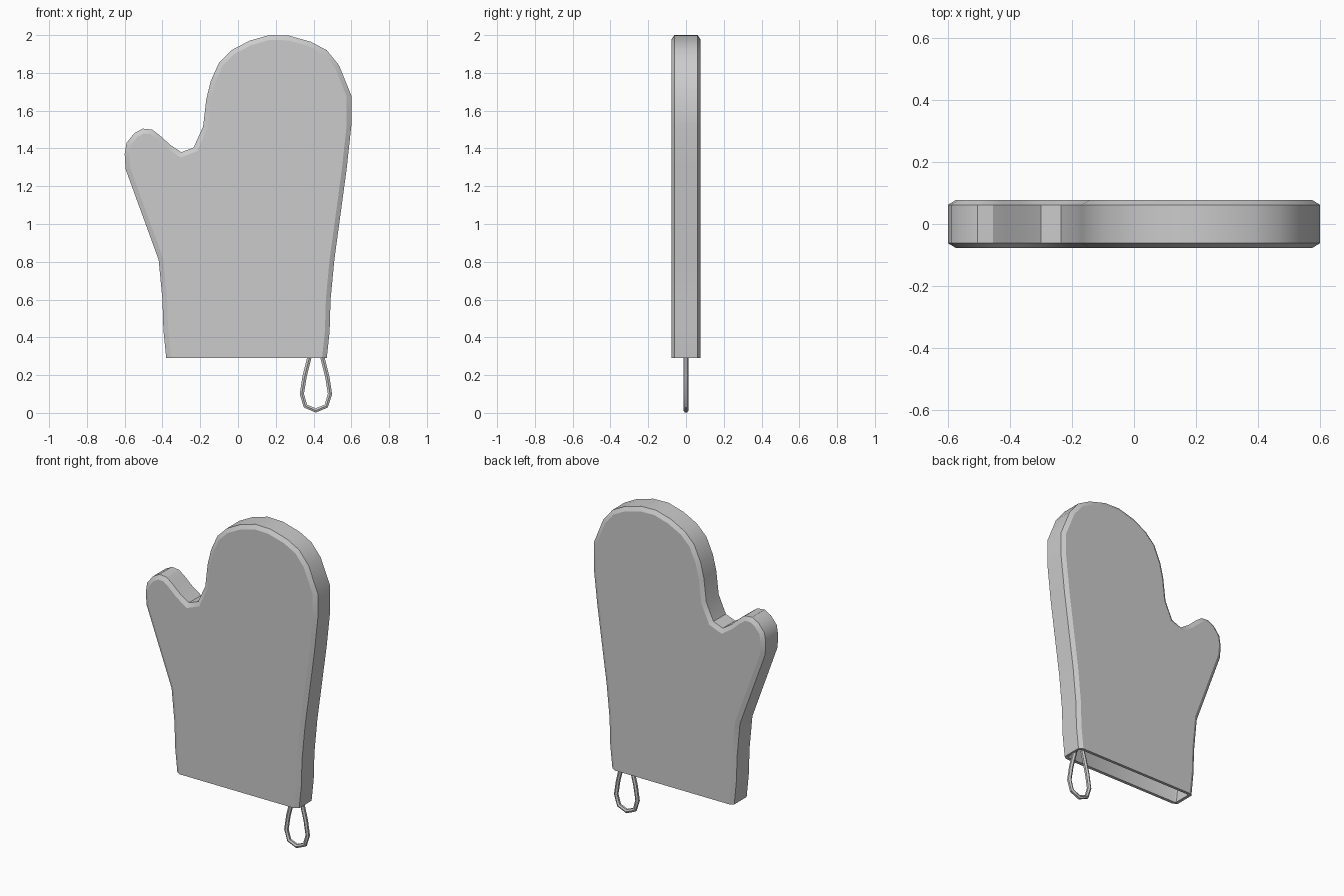
import bpy
import bmesh
import math
from mathutils import Vector

cube = bpy.data.objects.get("Cube")
if cube:
    bpy.data.objects.remove(cube, do_unlink=True)

GREY = (0.6, 0.6, 0.6, 1)
fabric = bpy.data.materials.new("grey fabric")
fabric.use_nodes = True
fabric.diffuse_color = GREY
fabric.node_tree.nodes["Principled BSDF"].inputs["Base Color"].default_value = GREY

HALF_DEPTH = 0.0775
SIDE_DEPTH = 0.062
BEVEL = 0.025

# Mitt silhouette (x, z), from the cuff's right corner over thumb and fingers
OUTLINE = [Vector(p) for p in (
    (-.38, .29), (-.395, .44), (-.40, .60), (-.42, .81),
    (-.595, 1.29), (-.60, 1.37), (-.59, 1.43), (-.55, 1.48), (-.505, 1.505),
    (-.455, 1.50), (-.415, 1.47), (-.36, 1.42), (-.30, 1.38),
    (-.235, 1.405), (-.185, 1.515), (-.168, 1.66), (-.145, 1.755),
    (-.10, 1.855), (-.035, 1.92), (.06, 1.97), (.165, 2.0), (.27, 1.997),
    (.385, 1.965), (.47, 1.92), (.535, 1.84), (.60, 1.68), (.60, 1.52),
    (.575, 1.29), (.51, .81), (.49, .60), (.485, .43), (.47, .29))]


def inset(points, amount):
    """Offset the silhouette inwards, keeping both cuff corners at their height."""
    sides = [(b - a).normalized() for a, b in zip(points, points[1:])]
    normals = [Vector((d.y, -d.x)) for d in sides]
    result = [points[0] + Vector((amount, 0))]
    for p, n, m in zip(points[1:-1], normals, normals[1:]):
        result.append(p + (n + m) * amount / (1 + n.dot(m)))
    result.append(points[-1] - Vector((amount, 0)))
    return result


def finish(obj):
    bpy.ops.object.select_all(action="DESELECT")
    obj.select_set(True)
    bpy.context.view_layer.objects.active = obj
    bpy.ops.object.convert(target="MESH")
    bpy.ops.object.shade_smooth_by_angle(angle=math.radians(30))


# Hollow mitt: chamfered front and back panels joined by the side wall, open cuff
bm = bmesh.new()
panel = inset(OUTLINE, BEVEL)
layers = ((panel, -HALF_DEPTH), (OUTLINE, -SIDE_DEPTH),
          (OUTLINE, SIDE_DEPTH), (panel, HALF_DEPTH))
rings = [[bm.verts.new((p.x, y, p.y)) for p in pts] for pts, y in layers]
for lower, upper in zip(rings, rings[1:]):
    for i in range(len(OUTLINE) - 1):
        bm.faces.new((lower[i], lower[i + 1], upper[i + 1], upper[i]))
bm.faces.new(reversed(rings[0]))
bm.faces.new(rings[-1])
bmesh.ops.recalc_face_normals(bm, faces=bm.faces)
mesh = bpy.data.meshes.new("mitt")
bm.to_mesh(mesh)
bm.free()
mesh.materials.append(fabric)
mitt = bpy.data.objects.new("mitt", mesh)
bpy.context.collection.objects.link(mitt)
wall = mitt.modifiers.new("fabric thickness", "SOLIDIFY")
wall.thickness = 0.02
wall.offset = -1
finish(mitt)

# Hanging loop below the cuff
LOOP = ((.387, .33), (.352, .19), (.338, .10), (.357, .036), (.412, .013),
        (.467, .036), (.487, .10), (.473, .19), (.438, .33))
curve = bpy.data.curves.new("hanging_loop", "CURVE")
curve.dimensions = "3D"
curve.bevel_depth = 0.013
curve.bevel_resolution = 1
spline = curve.splines.new("POLY")
spline.points.add(len(LOOP) - 1)
for point, (x, z) in zip(spline.points, LOOP):
    point.co = (x, 0, z, 1)
curve.materials.append(fabric)
loop = bpy.data.objects.new("hanging_loop", curve)
bpy.context.collection.objects.link(loop)
finish(loop)
